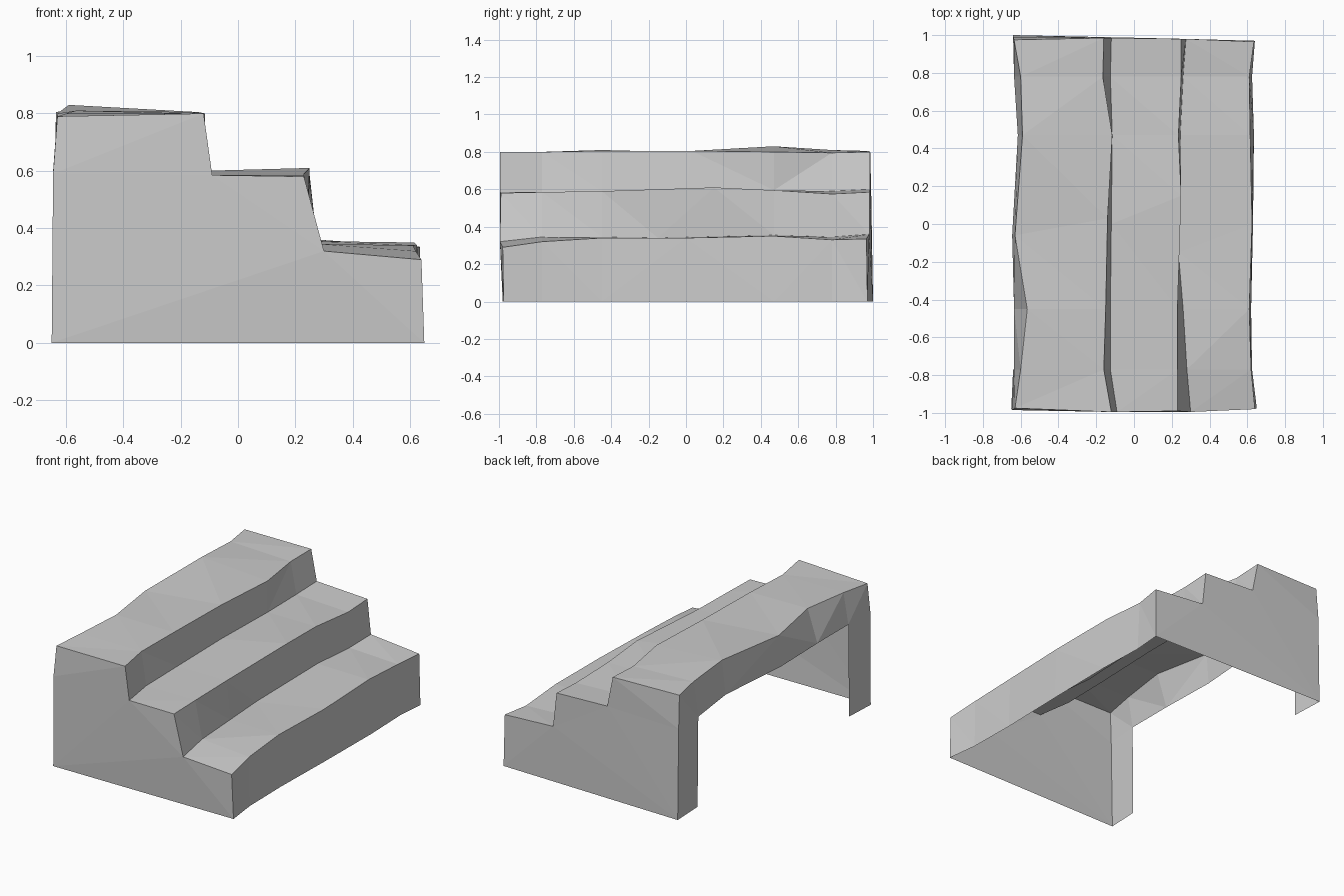
import bpy
import bmesh

# Remove the default cube only
default_cube = bpy.data.objects.get("Cube")
if default_cube:
    bpy.data.objects.remove(default_cube, do_unlink=True)

# One stone colour for the whole shell
stone = bpy.data.materials.new("stone grey")
stone.use_nodes = True
stone_colour = (0.6, 0.6, 0.6, 1.0)
stone.diffuse_color = stone_colour
stone.node_tree.nodes["Principled BSDF"].inputs["Base Color"].default_value = stone_colour

bm = bmesh.new()


def rail(front_y, middle_y, back_y, across, heights):
    """One wobbly edge running along the stairs, measured in hundredths."""
    along = (front_y, -77, -45, middle_y, 47, 78, back_y)
    return [bm.verts.new((x / 100, y / 100, z / 100))
            for x, y, z in zip(across, along, heights)]


def bridge(first, second, intervals):
    """Fill the strip between two neighbouring rails."""
    for i in intervals:
        bm.faces.new((first[i], first[i + 1], second[i + 1], second[i]))


# Long edges, from the open rear side over the steps to the low side
rear_foot = rail(-98, 0, 100,
                 (-65, -64, -64, -64, -63, -63, -64), [0] * 7)
rear_skirt = rail(-98.5, -6, 99,
                  (-64.5, -63.5, -63.5, -64.5, -61.5, -63.5, -64),
                  (59, 60, 60, 60, 61, 59, 59))
top_rear = rail(-97.5, -6, 97.5,
                (-63, -60, -56.5, -63, -59, -60, -63.5),
                (79, 80, 81, 80, 83, 81, 80.5))
top_nose = rail(-99.5, 3, 98.5,
                (-12, -16, -15, -14, -11.5, -16.5, -16),
                (80, 80, 80.5, 80.5, 80, 79.5, 80))
middle_rear = rail(-99.5, 0, 98.5,
                   (-9, -12.5, -12.5, -12, -11.5, -12.5, -12),
                   (58.5, 58.5, 59, 60, 59.5, 59, 60))
middle_nose = rail(-99, 15, 98,
                   (23, 23, 23, 25, 23.5, 25, 25),
                   (58, 58.5, 59, 61, 59.5, 57.5, 58.5))
low_rear = rail(-99.5, -15, 98,
                (30, 28, 26, 23.5, 24.5, 26, 27.5),
                (32, 34.5, 34.5, 34, 35.5, 34.5, 36))
low_nose = rail(-98, 0, 96.5,
                (64, 62, 61, 62.5, 61.5, 61, 63.5),
                (29, 32, 34, 34, 35, 33, 33.5))
low_foot = rail(-97.5, 0, 97,
                (65, 62.5, 62, 63, 63.5, 62.5, 64), [0] * 7)

# Treads, risers and the hanging rear strip
profile = [rear_skirt, top_rear, top_nose, middle_rear,
           middle_nose, low_rear, low_nose, low_foot]
for first, second in zip(profile, profile[1:]):
    bridge(first, second, range(6))

# Narrow rear legs at both ends, leaving the middle open
bridge(rear_foot, rear_skirt, (0, 5))

# Stepped end walls
outline = [rear_foot] + profile
for end in (0, -1):
    bm.faces.new([edge[end] for edge in outline])

# Drop unused foot points, and triangulate so each wobble stays faceted
bmesh.ops.delete(bm, geom=[v for v in bm.verts if not v.link_faces], context="VERTS")
bmesh.ops.recalc_face_normals(bm, faces=bm.faces[:])
tread = max(bm.faces, key=lambda face: abs(face.normal.z))
if tread.normal.z < 0:
    bmesh.ops.reverse_faces(bm, faces=bm.faces[:])
bmesh.ops.triangulate(bm, faces=bm.faces[:])

mesh = bpy.data.meshes.new("stair_shell")
bm.to_mesh(mesh)
bm.free()
mesh.materials.append(stone)
stairs = bpy.data.objects.new("stair_shell", mesh)
bpy.context.scene.collection.objects.link(stairs)
